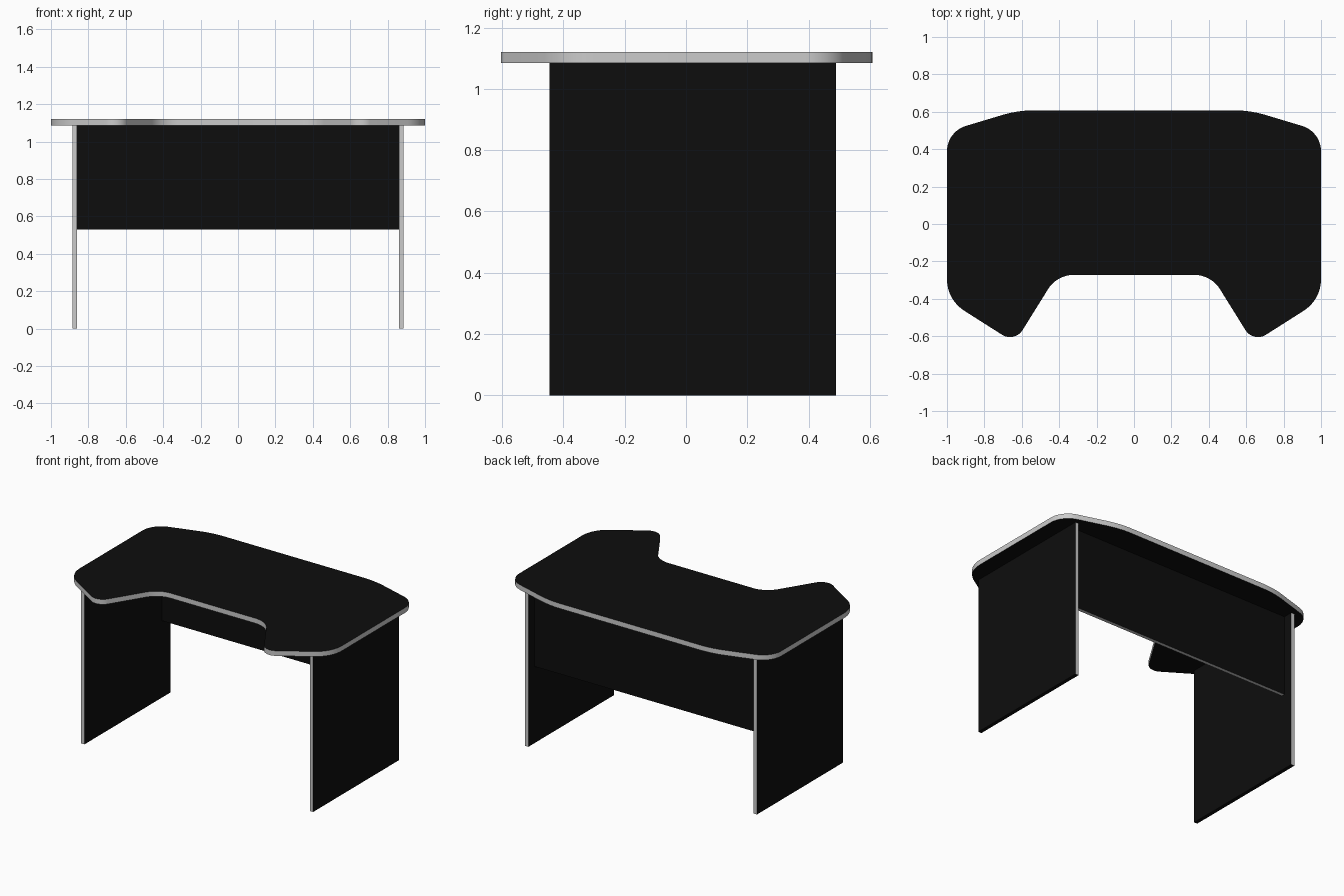
import bpy, bmesh, math
from mathutils import Vector

if "Cube" in bpy.data.objects:
    bpy.data.objects.remove(bpy.data.objects["Cube"])


def material(name, rgb):
    m = bpy.data.materials.new(name)
    m.diffuse_color = (*rgb, 1)
    m.use_nodes = True
    m.node_tree.nodes["Principled BSDF"].inputs["Base Color"].default_value = m.diffuse_color
    return m


BLACK = material("black_laminate", (0.004, 0.004, 0.004))
EDGE = material("grey_edging", (0.7, 0.7, 0.7))


def fillet(prev, p, nxt, d, n=10):
    """Round corner p with an arc starting d away from it."""
    u, v = (prev - p).normalized(), (nxt - p).normalized()
    c = p + (u + v).normalized() * d / math.cos(u.angle(v) / 2)
    ra, rb = p + u * d - c, p + v * d - c
    return [c + ra.lerp(rb, i / n).normalized() * ra.length for i in range(n + 1)]


def board(name, outline, z0, z1, is_edge):
    """Extrude an outline between two heights; faces matching is_edge get the edging."""
    bm = bmesh.new()
    face = bm.faces.new([bm.verts.new((x, y, z0)) for x, y in outline])
    up = bmesh.ops.extrude_face_region(bm, geom=[face], use_keep_orig=True)["geom"]
    bmesh.ops.translate(bm, vec=(0, 0, z1 - z0),
                        verts=[g for g in up if isinstance(g, bmesh.types.BMVert)])
    bmesh.ops.recalc_face_normals(bm, faces=bm.faces)
    bm.normal_update()
    for f in bm.faces:
        f.material_index = 1 if is_edge(f.normal) else 0
    me = bpy.data.meshes.new(name)
    bm.to_mesh(me)
    bm.free()
    me.materials.append(BLACK)
    me.materials.append(EDGE)
    ob = bpy.data.objects.new(name, me)
    bpy.context.collection.objects.link(ob)
    return ob


def rect(x0, x1, y0, y1):
    return [(x0, y0), (x1, y0), (x1, y1), (x0, y1)]


UNDER, TOP = 1.085, 1.12

# Tabletop: right-hand corners (x, y, rounding length), mirrored to the left
half = [(0.62, 0.608, 0.09), (1.0, 0.494, 0.105), (1.0, -0.405, 0.11),
        (0.638, -0.635, 0.08), (0.412, -0.272, 0.09)]
corners = half + [(-x, y, d) for x, y, d in reversed(half)]
pts = [Vector((x, y)) for x, y, d in corners]
outline = []
for i, (x, y, d) in enumerate(corners):
    outline += fillet(pts[i - 1], pts[i], pts[(i + 1) % len(pts)], d)
top = board("tabletop", outline, UNDER, TOP, lambda n: abs(n.z) < 0.5)
bpy.context.view_layer.objects.active = top
top.select_set(True)
bpy.ops.object.shade_smooth_by_angle(angle=math.radians(30))

# Side panels
for side, s in (("left", -1), ("right", 1)):
    x0, x1 = sorted((s * 0.86, s * 0.885))
    board(side + "_side_panel", rect(x0, x1, -0.445, 0.49), 0, UNDER,
          lambda n: abs(n.y) > 0.5)

# Modesty panel between the sides
board("modesty_panel", rect(-0.86, 0.86, 0.40, 0.425), 0.53, UNDER,
      lambda n: abs(n.y) < 0.5)
